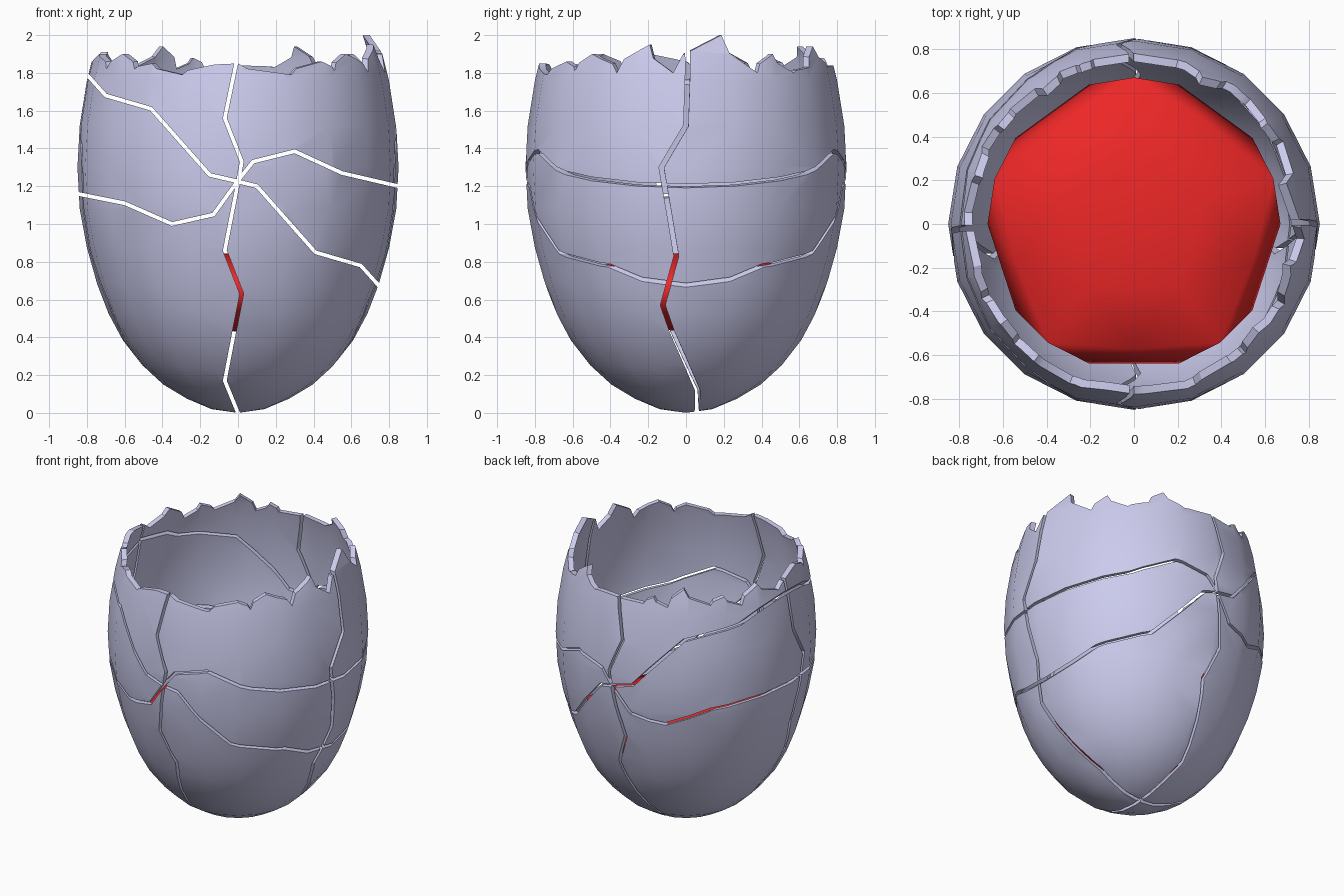
import bpy, bmesh, math
from mathutils import Vector, Matrix

if "Cube" in bpy.data.objects:
    bpy.data.objects.remove(bpy.data.objects["Cube"])


def material(name, color):
    m = bpy.data.materials.new(name)
    m.diffuse_color = color
    m.use_nodes = True
    m.node_tree.nodes["Principled BSDF"].inputs["Base Color"].default_value = m.diffuse_color
    return m


def to_object(bm, name):
    bmesh.ops.recalc_face_normals(bm, faces=bm.faces)
    me = bpy.data.meshes.new(name)
    bm.to_mesh(me)
    bm.free()
    ob = bpy.data.objects.new(name, me)
    bpy.context.collection.objects.link(ob)
    return ob


def activate(ob):
    bpy.ops.object.select_all(action='DESELECT')
    ob.select_set(True)
    bpy.context.view_layer.objects.active = ob


def cut(ob, cutter):
    mod = ob.modifiers.new("cut", 'BOOLEAN')
    mod.operation = 'DIFFERENCE'
    mod.solver = 'EXACT'
    mod.object = cutter
    activate(ob)
    bpy.ops.object.modifier_apply(modifier=mod.name)
    bpy.data.objects.remove(cutter)


def crack_cutter(path, place, width=0.02):
    """Thin zigzag wall along path (u, z), running right through the egg."""
    pts = [Vector(p) for p in path]
    bm = bmesh.new()
    rows = []
    for i, p in enumerate(pts):
        dirs = []
        if i > 0:
            dirs.append((p - pts[i - 1]).normalized())
        if i < len(pts) - 1:
            dirs.append((pts[i + 1] - p).normalized())
        t = sum(dirs, Vector((0, 0))).normalized()
        n = Vector((-t.y, t.x)) * (width / 2) / max(0.5, t.dot(dirs[0]))
        corners = [(p + n, -2), (p - n, -2), (p - n, 2), (p + n, 2)]
        rows.append([bm.verts.new(place(q.x, d, q.y)) for q, d in corners])
    for a, b in zip(rows, rows[1:]):
        for k in range(4):
            bm.faces.new((a[k], a[(k + 1) % 4], b[(k + 1) % 4], b[k]))
    bm.faces.new(rows[0])
    bm.faces.new(rows[-1][::-1])
    return to_object(bm, "crack_cutter")


# Egg shell: revolved profile with 20 sides, open at the top
SIDES = 20
profile = [(0.14, 0.02), (0.27, 0.075), (0.395, 0.15), (0.505, 0.25), (0.61, 0.385),
           (0.685, 0.525), (0.745, 0.68), (0.80, 0.875), (0.838, 1.08), (0.85, 1.3),
           (0.838, 1.52), (0.80, 1.76), (0.765, 1.9), (0.70, 2.07)]
bm = bmesh.new()
pole = bm.verts.new((0, 0, 0))
rings = []
for r, z in profile:
    rings.append([bm.verts.new((r * math.cos(2 * math.pi * k / SIDES),
                                r * math.sin(2 * math.pi * k / SIDES), z))
                  for k in range(SIDES)])
for k in range(SIDES):
    j = (k + 1) % SIDES
    bm.faces.new((pole, rings[0][j], rings[0][k]))
    for a, b in zip(rings, rings[1:]):
        bm.faces.new((a[k], a[j], b[j], b[k]))
shell = to_object(bm, "egg_shell")
# make sure the normals face outward before adding thickness
if shell.data.polygons[-1].normal.dot(shell.data.polygons[-1].center) < 0:
    shell.data.flip_normals()
solid = shell.modifiers.new("thickness", 'SOLIDIFY')
solid.thickness = 0.036
solid.offset = -1
activate(shell)
bpy.ops.object.modifier_apply(modifier=solid.name)

# Jagged rim: radial zigzag cutter (angle in degrees, height)
rim = [(-5, 1.80), (15, 2.0), (29, 1.80), (37, 1.90), (47, 1.80), (57, 1.83),
       (65, 1.94), (75, 1.83), (90, 1.84), (104, 1.83), (109, 1.88), (116, 1.82),
       (124, 1.94), (137, 1.83), (144, 1.88), (153, 1.80), (163, 1.91), (176, 1.82),
       (195, 1.90), (206, 1.82), (217, 1.90), (225, 1.82), (234, 1.85), (248, 1.79),
       (259, 1.84), (270, 1.85), (291, 1.79), (305, 1.86), (311, 1.81), (319, 1.90),
       (332, 1.80), (345, 1.95)]
bm = bmesh.new()
loops = []
for deg, z in rim:
    c, s = math.cos(math.radians(deg)), math.sin(math.radians(deg))
    loops.append([bm.verts.new((r * c, r * s, h))
                  for r, h in ((0.3, z), (1.2, z), (1.2, 3), (0.3, 3))])
for i, a in enumerate(loops):
    b = loops[(i + 1) % len(loops)]
    for k in range(4):
        bm.faces.new((a[k], a[(k + 1) % 4], b[(k + 1) % 4], b[k]))
bmesh.ops.triangulate(bm, faces=bm.faces)
cut(shell, to_object(bm, "rim_cutter"))

# Cracks running front to back, and one running side to side
front_cracks = [
    [(-0.95, 1.95), (-0.79, 1.78), (-0.70, 1.68), (-0.46, 1.61), (-0.15, 1.26), (0, 1.225),
     (0.10, 1.20), (0.41, 0.85), (0.65, 0.78), (0.74, 0.68), (0.84, 0.56)],
    [(-1.0, 1.19), (-0.85, 1.16), (-0.60, 1.11), (-0.35, 1.0), (-0.13, 1.05), (0, 1.23),
     (0.08, 1.33), (0.30, 1.385), (0.55, 1.27), (0.85, 1.2), (1.0, 1.17)],
    [(0.04, 2.1), (-0.01, 1.85), (-0.07, 1.56), (0.02, 1.33), (0, 1.22), (-0.07, 0.86),
     (0.02, 0.63), (-0.02, 0.43), (-0.07, 0.17), (0, 0), (0.04, -0.1)],
]
for path in front_cracks:
    cut(shell, crack_cutter(path, lambda u, d, z: (u, d, z)))
side_crack = [(0.01, 2.1), (0.01, 1.8), (0.0, 1.52), (-0.13, 1.3), (-0.05, 0.83),
              (-0.12, 0.57), (-0.07, 0.43), (0.07, 0.12), (0.075, -0.1)]
cut(shell, crack_cutter(side_crack, lambda u, d, z: (d, u + 0.018 * (d - 0.85), z), 0.025))
shell.data.materials.clear()
shell.data.materials.append(material("shell_lavender", (0.6, 0.6, 0.85, 1)))
activate(shell)
bpy.ops.object.shade_smooth_by_angle(angle=math.radians(30))

# Yolk: flattened ball, fuller at the top to fill the shell
bm = bmesh.new()
bmesh.ops.create_icosphere(bm, subdivisions=2, radius=1)
ring = [v for v in bm.verts if abs(v.co.z - 0.447) < 0.02 and v.co.xy.length > 0.88]
ang = math.atan2(ring[0].co.y, ring[0].co.x)
bmesh.ops.rotate(bm, verts=bm.verts, matrix=Matrix.Rotation(math.pi / 2 - ang, 3, 'Z'))
for v in ring:
    v.co.x /= 0.894
    v.co.y /= 0.894
for v in bm.verts:
    v.co = (v.co.x * 0.67, v.co.y * 0.67, 0.64 + v.co.z * 0.21)
yolk = to_object(bm, "yolk")
yolk.data.materials.append(material("yolk_red", (0.85, 0.02, 0.02, 1)))
activate(yolk)
bpy.ops.object.shade_smooth_by_angle(angle=math.radians(60))
